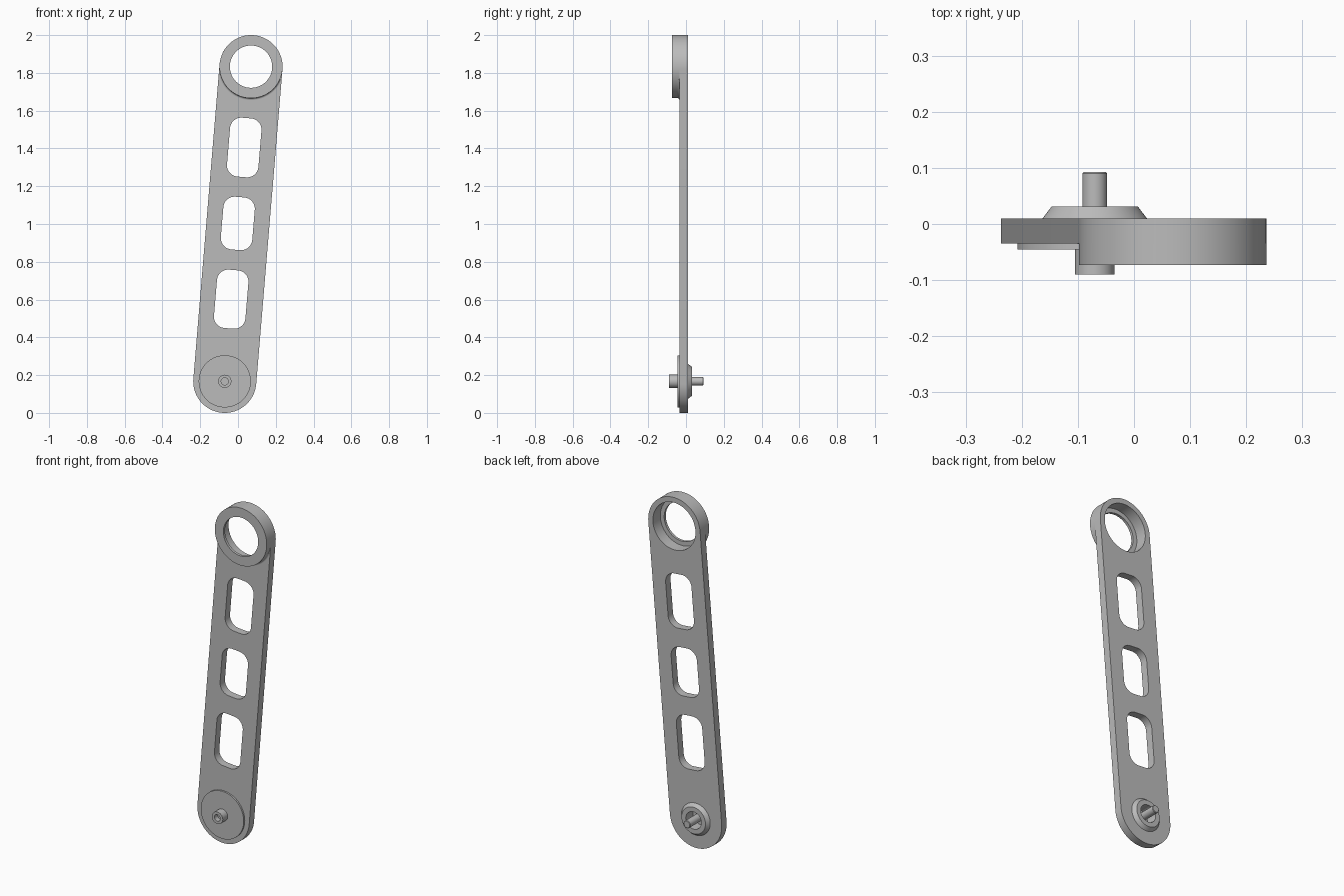
import bpy, bmesh, math
from mathutils import Vector

cube = bpy.data.objects.get("Cube")
if cube:
    bpy.data.objects.remove(cube, do_unlink=True)

LOW, HIGH = Vector((-0.07, 0.167)), Vector((0.069, 1.833))   # pivot centres (x, z)
R = 0.167
FRONT, BACK = -0.035, 0.01                                    # plate faces
AXIS = (HIGH - LOW).normalized()
SIDE = Vector((AXIS.y, -AXIS.x))

metal = bpy.data.materials.new("grey metal")
metal.use_nodes = True
metal.diffuse_color = (0.5, 0.5, 0.5, 1)
metal.node_tree.nodes["Principled BSDF"].inputs["Base Color"].default_value = (0.5, 0.5, 0.5, 1)


def finish(obj):
    obj.data.materials.clear()
    obj.data.materials.append(metal)
    bpy.ops.object.select_all(action='DESELECT')
    obj.select_set(True)
    bpy.context.view_layer.objects.active = obj
    bpy.ops.object.shade_smooth_by_angle(angle=math.radians(30))


def lathe(name, centre, section, start=0, sweep=360, steps=96):
    """Revolve a closed (radius, y) section about the y direction."""
    bm = bmesh.new()
    full = sweep == 360
    rings = []
    for i in range(steps if full else steps + 1):
        a = math.radians(start + sweep * i / steps)
        rings.append([bm.verts.new((centre.x + r * math.cos(a), y, centre.y + r * math.sin(a)))
                      for r, y in section])
    n = len(section)
    for i in range(steps):
        p, q = rings[i], rings[(i + 1) % len(rings)]
        for j in range(n):
            k = (j + 1) % n
            bm.faces.new((p[j], p[k], q[k], q[j]))
    if not full:
        bm.faces.new(rings[0])
        bm.faces.new(rings[-1])
    bmesh.ops.remove_doubles(bm, verts=bm.verts, dist=1e-5)
    bmesh.ops.dissolve_degenerate(bm, edges=bm.edges, dist=1e-5)
    bmesh.ops.recalc_face_normals(bm, faces=bm.faces)
    mesh = bpy.data.meshes.new(name)
    bm.to_mesh(mesh)
    bm.free()
    obj = bpy.data.objects.new(name, mesh)
    bpy.context.collection.objects.link(obj)
    finish(obj)
    return obj


def arc(c, r, a0, a1, n):
    """Points of an arc in the tilted frame of the arm."""
    pts = []
    for i in range(n + 1):
        a = math.radians(a0 + (a1 - a0) * i / n)
        pts.append(c + SIDE * (r * math.cos(a)) + AXIS * (r * math.sin(a)))
    return pts


def slot(c, w, h, r):
    pts = []
    for k, (sx, sy) in enumerate(((1, 1), (-1, 1), (-1, -1), (1, -1))):
        corner = c + SIDE * (sx * (w / 2 - r)) + AXIS * (sy * (h / 2 - r))
        pts += arc(corner, r, 90 * k, 90 * k + 90, 10)
    return pts


# Arm plate: rounded outline, two round bores and three slots
loops = [arc(HIGH, R, 0, 180, 48) + arc(LOW, R, 180, 360, 48),
         arc(HIGH, 0.137, 0, 360, 96)[:-1],
         arc(LOW, 0.05, 0, 360, 48)[:-1]]
for x, z, h in ((0.033, 1.405, 0.313), (-0.001, 1.003, 0.28), (-0.036, 0.602, 0.31)):
    loops.append(slot(Vector((x, z)), 0.167, h, 0.06))

curve = bpy.data.curves.new("arm_plate", 'CURVE')
curve.dimensions = '2D'
curve.fill_mode = 'BOTH'
curve.extrude = (BACK - FRONT) / 2
for pts in loops:
    sp = curve.splines.new('POLY')
    sp.points.add(len(pts) - 1)
    for p, co in zip(sp.points, pts):
        p.co = (co.x, co.y, 0, 1)
    sp.use_cyclic_u = True
plate = bpy.data.objects.new("arm_plate", curve)
plate.rotation_euler.x = math.pi / 2
plate.location.y = (FRONT + BACK) / 2
bpy.context.collection.objects.link(plate)
bpy.ops.object.select_all(action='DESELECT')
plate.select_set(True)
bpy.context.view_layer.objects.active = plate
bpy.ops.object.convert(target='MESH')
plate = bpy.context.view_layer.objects.active
bm = bmesh.new()
bm.from_mesh(plate.data)
bmesh.ops.remove_doubles(bm, verts=bm.verts, dist=1e-5)
bmesh.ops.recalc_face_normals(bm, faces=bm.faces)
bm.to_mesh(plate.data)
bm.free()
finish(plate)

# Upper bearing ring with a front lip, and the fillet under it
lathe("bearing_ring", HIGH, [(R, -0.073), (0.112, -0.073), (0.112, -0.058),
                             (0.137, -0.058), (0.137, FRONT), (R, FRONT)])
f = 0.01
fillet = [(R - 0.002, FRONT)] + [(R + f - f * math.sin(t * math.pi / 12),
                                  FRONT - f + f * math.cos(t * math.pi / 12)) for t in range(7)]
tilt = math.degrees(math.atan2(SIDE.y, SIDE.x))
lathe("ring_fillet", HIGH, fillet, start=tilt - 161, sweep=142, steps=48)

# Lower pivot: front disc, hollow front hub, rear bevelled collar and rear pin
lathe("front_disc", LOW, [(0, FRONT), (0.138, FRONT), (0.138, -0.045), (0, -0.045)])
lathe("front_hub", LOW, [(0.035, -0.045), (0.035, -0.09), (0.019, -0.09),
                         (0.019, -0.06), (0, -0.06), (0, -0.045)], steps=48)
lathe("rear_collar", LOW, [(0.05, BACK), (0.05, 0.031), (0.077, 0.031), (0.093, BACK)])
lathe("rear_pin", LOW, [(0, FRONT), (0.022, FRONT), (0.022, 0.09),
                        (0.019, 0.093), (0, 0.093)], steps=48)
